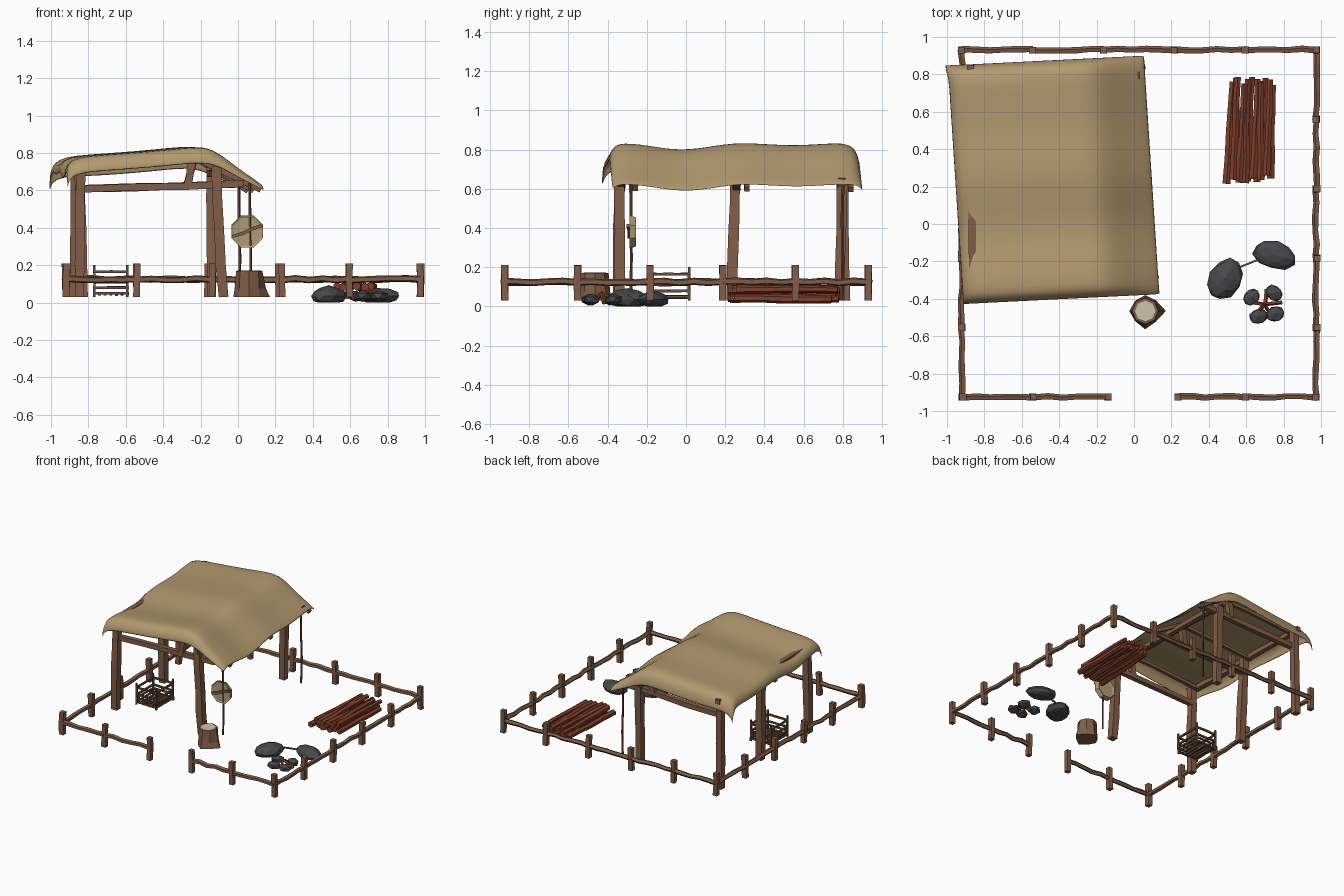
import bpy, bmesh, math, random
from mathutils import Vector

if "Cube" in bpy.data.objects:
    bpy.data.objects.remove(bpy.data.objects["Cube"])

random.seed(4)
R = random.uniform


def material(name, rgb):
    m = bpy.data.materials.new(name)
    m.diffuse_color = (*rgb, 1)
    m.use_nodes = True
    m.node_tree.nodes["Principled BSDF"].inputs["Base Color"].default_value = m.diffuse_color
    return m


WOOD = material("wood", (0.22, 0.11, 0.065))
DARK = material("dark_wood", (0.15, 0.075, 0.045))
RED = material("red_wood", (0.22, 0.05, 0.025))
CLOTH = material("cloth", (0.45, 0.32, 0.16))
HIDE = material("hide", (0.42, 0.33, 0.18))
CREAM = material("cream", (0.60, 0.55, 0.42))
STONE = material("stone", (0.065, 0.065, 0.07))


def finish(name, bm, mats, smooth=False):
    bmesh.ops.recalc_face_normals(bm, faces=bm.faces)
    for f in bm.faces:
        f.smooth = smooth
    me = bpy.data.meshes.new(name)
    bm.to_mesh(me)
    bm.free()
    for m in mats:
        me.materials.append(m)
    ob = bpy.data.objects.new(name, me)
    bpy.context.collection.objects.link(ob)
    return ob


def add_beam(bm, a, b, r, sides=4, segs=3, wob=0.004, taper=1.0):
    """Hand-hewn bar from a to b with slightly wandering rings."""
    a, b = Vector(a), Vector(b)
    d = (b - a).normalized()
    u = d.cross(Vector((0, 0, 1)) if abs(d.z) < 0.8 else Vector((0, 1, 0))).normalized()
    v = d.cross(u)
    rings = []
    for i in range(segs + 1):
        t = i / segs
        c = a.lerp(b, t) + u * R(-wob, wob) + v * R(-wob, wob)
        rr = r * (1 + (taper - 1) * t) * R(0.92, 1.08)
        ring = []
        for k in range(sides):
            ang = 2 * math.pi * (k + 0.5) / sides
            ring.append(bm.verts.new(c + (u * math.cos(ang) + v * math.sin(ang)) * rr))
        rings.append(ring)
    for p, q in zip(rings, rings[1:]):
        for k in range(sides):
            bm.faces.new((p[k], p[(k + 1) % sides], q[(k + 1) % sides], q[k]))
    bm.faces.new(rings[0])
    bm.faces.new(rings[-1])


def beams(name, bars, r, mat, **kw):
    bm = bmesh.new()
    for a, b in bars:
        add_beam(bm, a, b, r, **kw)
    return finish(name, bm, [mat])


# Fence: posts every 0.38 around the yard, front gap in the middle
XL, XR, YF, YB = -0.92, 0.975, -0.925, 0.93
xs = [XL + (XR - XL) * i / 5 for i in range(6)]
ys = [YF + (YB - YF) * i / 5 for i in range(6)]
xs_front = xs[:2] + [-0.14, 0.235] + xs[4:]
spots = [(x, YB) for x in xs] + [(x, YF) for x in xs_front]
spots += [(x, y) for x in (XL, XR) for y in ys[1:-1]]
beams("fence_posts", [((x, y, 0.03), (x + R(-.005, .005), y, 0.21)) for x, y in spots],
      0.025, WOOD, segs=2, wob=0.002)
runs = [((p, YB), (q, YB)) for p, q in zip(xs, xs[1:])]
runs += [((p, YF), (q, YF)) for i, (p, q) in enumerate(zip(xs_front, xs_front[1:])) if i != 2]
runs += [((x, p), (x, q)) for x in (XL, XR) for p, q in zip(ys, ys[1:])]
beams("fence_rails", [((*a, 0.125), (*b, 0.125)) for a, b in runs],
      0.018, WOOD, sides=5, segs=5, wob=0.005)

# Shelter frame
beams("shelter_posts", [((-.85, -.35, .03), (-.84, -.34, .74)), ((-.83, .235, .03), (-.85, .25, .74)),
                        ((-.875, .81, .03), (-.87, .80, .74)), ((-.08, -.34, .03), (-.12, -.34, .73)),
                        ((-.145, .78, .03), (-.14, .80, .74))],
      0.036, WOOD, segs=4)
beams("tie_beams", [((-.87, y, .605), (.03, y, .635)) for y in (-.33, .26, .79)], 0.026, WOOD)
beams("long_beams", [((-.86, -.37, .735), (-.87, .85, .735)), ((-.12, -.37, .69), (-.15, .85, .69)),
                     ((-.21, -.37, .765), (-.24, .85, .765))], 0.026, WOOD, segs=5)
beams("rafters", [((-.23, y, .775), (x, y + .01, .60)) for x, y in ((.12, -.27), (.085, .30), (.055, .83))],
      0.02, WOOD)
beams("back_slope_rafters", [((-.88, y, .73), (-.23, y, .775)) for y in (-.30, .29, .77)], 0.018, WOOD)
beams("king_struts", [((-.27, y, .63), (-.24, y, .76)) for y in (-.33, .26, .79)], 0.028, WOOD)
beams("hanging_poles", [((.065, -.28, .04), (.065, -.28, .64)), ((.01, .80, .03), (.005, .80, .66))],
      0.008, DARK, sides=5)

# Cloth canopy: cross profile swept along y with sag and drooping hems
PROF = [(-.955, .695), (-.95, .745), (-.90, .782), (-.75, .795), (-.6, .805), (-.42, .82), (-.26, .838),
        (-.19, .83), (-.12, .79), (-.04, .725), (.04, .67), (.10, .625)]
ROWS = [(-.405, .09), (-.398, .05), (-.37, .012), (-.33, 0)]
ROWS += [(-.33 + 1.13 * i / 12, 0) for i in range(1, 13)]
ROWS += [(.845, .02), (.868, .07), (.875, .12)]
bm = bmesh.new()
grid = []
for y, drop in ROWS:
    row = []
    for i, (x, z) in enumerate(PROF):
        fade = 1 if x < -.2 else max(0.3, 1 - (x + .2) * 2.4)
        sag = 0
        if -.33 < y < .8:
            span = (y + .33) / .6 if y < .27 else (y - .27) / .53
            sag = (.035 if y < .27 else .012) * math.sin(math.pi * span) ** 2
        px, py = x - .065 * (y - .22), y + .05 * (x + .45)
        dz = drop * fade
        if y > .84 and i < 3:          # back corner hangs in a point
            px -= .012 if i < 2 else 0
            dz *= .9
        row.append(bm.verts.new((px, py, z - dz - sag)))
    grid.append(row)
for p, q in zip(grid, grid[1:]):
    for i in range(len(p) - 1):
        bm.faces.new((p[i], p[i + 1], q[i + 1], q[i]))
canopy = finish("canopy", bm, [CLOTH], True)
m = canopy.modifiers.new("thickness", "SOLIDIFY")
m.thickness = 0.008
m = canopy.modifiers.new("soften", "SUBSURF")
m.levels = m.render_levels = 1

# Round hide drum on the front pole, with a crossing bar
bm = bmesh.new()
bmesh.ops.create_cone(bm, cap_ends=True, segments=8, radius1=.092, radius2=.08, depth=.035)
inner = [f for f in bm.faces if len(f.verts) == 8]
bmesh.ops.inset_individual(bm, faces=inner, thickness=.012, depth=-.006)
for v in bm.verts:
    x, y, z = v.co
    a = math.pi / 8
    v.co = (.05 + x * math.cos(a) - y * math.sin(a), -.272 + z, .38 + x * math.sin(a) + y * math.cos(a))
finish("round_hide", bm, [HIDE])
beams("hide_bar", [((-.03, -.292, .355), (.13, -.292, .41))], .012, WOOD)

# Chopping stump with root flares and a pale cut face
N = 8
FLARE = [1.3, .95, 1.0, .9, 1.0, .9, 1.15, .95]
bm = bmesh.new()
rings = []
for z, r, fl in ((.03, .085, 1), (.075, .078, .5), (.17, .07, 0), (.172, .055, 0)):
    rings.append([bm.verts.new((.06 + r * (1 + (FLARE[k] - 1) * fl) * math.cos(k * math.tau / N),
                                -.465 + r * (1 + (FLARE[k] - 1) * fl) * math.sin(k * math.tau / N), z))
                  for k in range(N)])
for p, q in zip(rings, rings[1:]):
    for k in range(N):
        bm.faces.new((p[k], p[(k + 1) % N], q[(k + 1) % N], q[k]))
bm.faces.new(rings[0])
bm.faces.new(rings[-1]).material_index = 1
finish("stump", bm, [WOOD, CREAM])

# Slatted crate
cx, cy, hx, hy = -.68, -.09, .088, .105
bars = [((cx + sx * hx, cy + sy * hy, .03), (cx + sx * hx, cy + sy * hy, .20)) for sx in (-1, 1) for sy in (-1, 1)]
for z in (.05, .08, .11, .165):
    for s in (-1, 1):
        bars.append(((cx - hx, cy + s * hy, z), (cx + hx, cy + s * hy, z)))
        bars.append(((cx + s * hx, cy - hy, z), (cx + s * hx, cy + hy, z)))
bars += [((cx + dx, cy - hy, .045), (cx + dx, cy + hy, .045)) for dx in (-.06, -.03, 0, .03, .06)]
beams("crate", bars, .009, DARK, segs=2, wob=.002)

# Firewood stack
bm = bmesh.new()
for i in range(13):
    low = i < 7
    x = .505 + .037 * i if low else .53 + .036 * (i - 7)
    z = .045 if low else .085
    y0, y1 = R(.21, .26), R(.72, .79)
    add_beam(bm, (x + R(-.01, .01), y0, z), (x + R(-.005, .03), y1, z + R(-.01, .01)), .023, 6, 4, .004, R(.7, 1))
finish("firewood", bm, [RED])


# Rocks: big pair and a ring of four around the fire
def rock(name, x, y, rx, ry, rz, turn=0):
    bm = bmesh.new()
    bmesh.ops.create_icosphere(bm, subdivisions=2 if rx > .06 else 1, radius=1)
    c, s = math.cos(turn), math.sin(turn)
    for v in bm.verts:
        p = v.co * R(.92, 1.06)
        px, py = p.x * rx, p.y * ry
        v.co = (x + px * c - py * s, y + px * s + py * c, max(0.0, .035 + p.z * rz))
    finish(name, bm, [STONE])


rock("large_rock_a", .485, -.295, .118, .088, .055, 1.1)
rock("large_rock_b", .75, -.165, .12, .075, .045, -.25)
for i, (x, y, t) in enumerate(((.63, -.39, .8), (.75, -.37, -.7), (.665, -.495, .3), (.755, -.48, .2))):
    rock(f"fire_rock_{i}", x, y, .055, .045, .03, t)
beams("fire_sticks", [((.70 + .09 * math.cos(a), -.43 + .08 * math.sin(a), .02), (.70, -.43, .065))
                      for a in (.1, 1.5, 3.0, 4.0, 5.2)], .011, RED, sides=5, segs=1)
beams("rock_stick", [((.56, -.23, .05), (.67, -.19, .05))], .007, DARK, segs=2)
